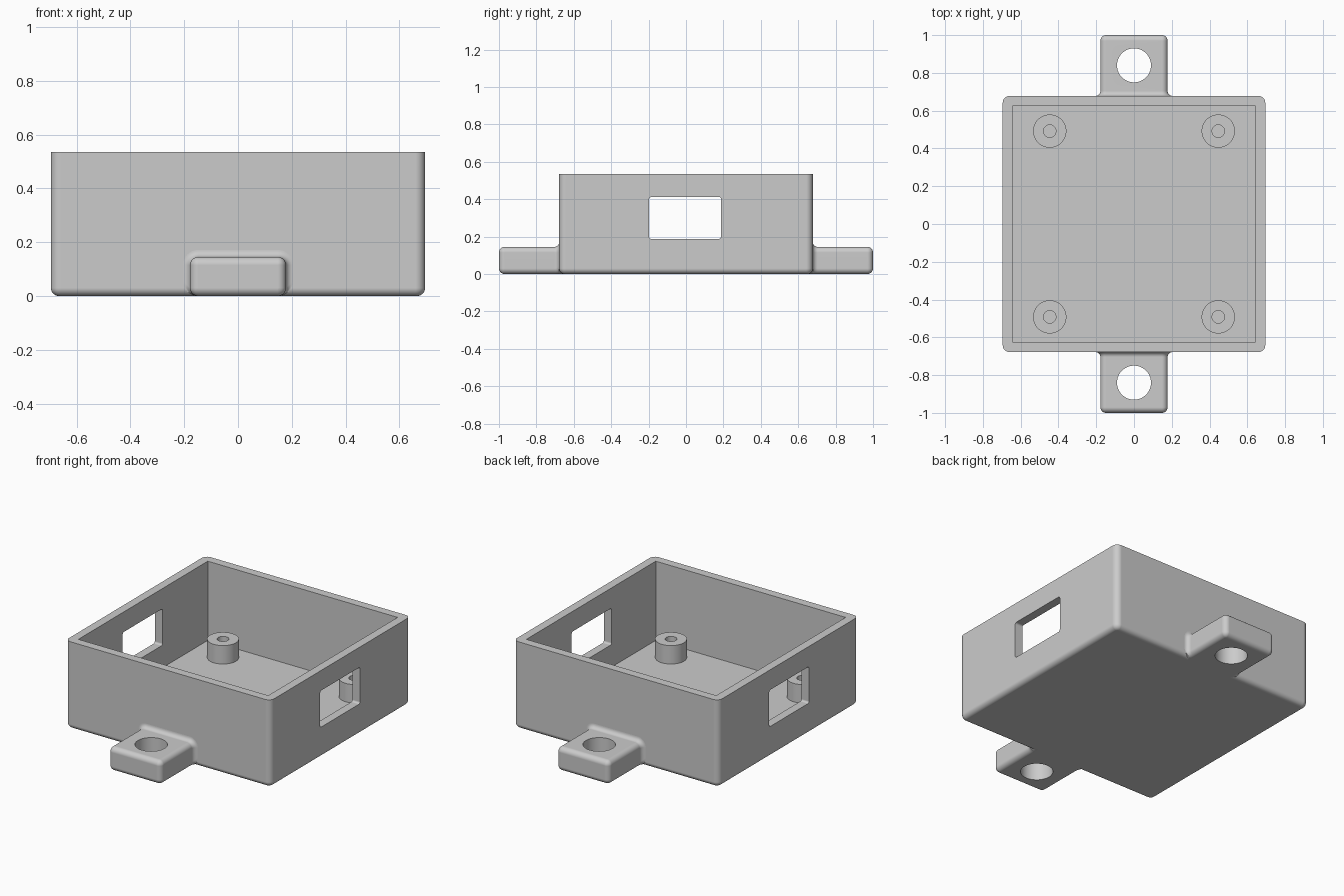
import bpy, bmesh, math

if "Cube" in bpy.data.objects:
    bpy.data.objects.remove(bpy.data.objects["Cube"])

HX, HY, H = 0.695, 0.678, 0.535      # outer half sizes and height of the tray
WALL, FLOOR, R = 0.052, 0.05, 0.03   # wall, floor, edge rounding

grey = bpy.data.materials.new("light_grey")
grey.diffuse_color = (0.6, 0.6, 0.6, 1)
grey.use_nodes = True
grey.node_tree.nodes["Principled BSDF"].inputs["Base Color"].default_value = grey.diffuse_color


def make_object(name, bm):
    bmesh.ops.recalc_face_normals(bm, faces=bm.faces)
    me = bpy.data.meshes.new(name)
    bm.to_mesh(me)
    bm.free()
    me.materials.append(grey)
    ob = bpy.data.objects.new(name, me)
    bpy.context.collection.objects.link(ob)
    return ob


def ring(hw, lo, hi, r, seg=8):
    """Rounded rectangle outline, u in +-hw and v in lo..hi."""
    r = max(r, 0.0008)
    corners = [(hw - r, hi - r), (r - hw, hi - r), (r - hw, lo + r), (hw - r, lo + r)]
    return [(cu + r * math.cos(a), cv + r * math.sin(a))
            for q, (cu, cv) in enumerate(corners)
            for a in [(q + i / seg) * math.pi / 2 for i in range(seg + 1)]]


def loft(name, sections, place):
    """Skin a list of (position, outline) and cap both ends."""
    bm = bmesh.new()
    rows = [[bm.verts.new(place(p, u, v)) for u, v in pts] for p, pts in sections]
    n = len(rows[0])
    for a, b in zip(rows, rows[1:]):
        for i in range(n):
            j = (i + 1) % n
            bm.faces.new((a[i], a[j], b[j], b[i]))
    bm.faces.new(rows[0])
    bm.faces.new(rows[-1])
    return make_object(name, bm)


def cylinder(name, r, x, y, z0, z1, seg=48):
    pts = [(r * math.cos(2 * math.pi * i / seg), r * math.sin(2 * math.pi * i / seg))
           for i in range(seg)]
    return loft(name, [(z0, pts), (z1, pts)], lambda p, u, v: (x + u, y + v, p))


def cut(ob, cutter):
    m = ob.modifiers.new("cut", 'BOOLEAN')
    m.operation, m.solver, m.object = 'DIFFERENCE', 'EXACT', cutter
    bpy.context.view_layer.objects.active = ob
    bpy.ops.object.modifier_apply(modifier=m.name)
    bpy.data.objects.remove(cutter)


def finish(ob):
    bpy.ops.object.select_all(action='DESELECT')
    ob.select_set(True)
    bpy.context.view_layer.objects.active = ob
    bpy.ops.object.shade_smooth_by_angle(angle=math.radians(35))
    m = ob.modifiers.new("flat_normals", 'WEIGHTED_NORMAL')
    m.keep_sharp = True


quarter = [i / 8 * math.pi / 2 for i in range(9)]

# Tray: rounded box with a rounded bottom edge and a sharp rim
sections = []
for a in quarter:
    d = R * (1 - math.sin(a))
    sections.append((R * (1 - math.cos(a)), ring(HX - d, d - HY, HY - d, 0.036 - d)))
sections.append((H, ring(HX, -HY, HY, 0.036)))
tray = loft("tray", sections, lambda p, u, v: (u, v, p))

# Hollow inside
ix, iy = HX - WALL, HY - WALL
inner = [(ix, iy), (-ix, iy), (-ix, -iy), (ix, -iy)]
cut(tray, loft("cavity_cutter", [(FLOOR, inner), (1, inner)], lambda p, u, v: (u, v, p)))

# Side windows through both walls
window = ring(0.1925, 0.188, 0.412, 0.012, 5)
cut(tray, loft("window_cutter", [(-1, window), (1, window)],
               lambda p, u, v: (p, u - 0.005, v)))
finish(tray)

# Mounting tabs front and back, flared into the wall
TW, TH, F = 0.178, 0.145, 0.026
for name, s in (("front_tab", -1), ("back_tab", 1)):
    sections = [(HY - R, ring(TW + F, 0, TH + F, R + F))]
    for a in quarter:
        f = F * (1 - math.sin(a))
        sections.append((HY + F * (1 - math.cos(a)), ring(TW + f, 0, TH + f, R + f)))
    for a in quarter:
        d = R * (1 - math.cos(a))
        sections.append((1 - R + R * math.sin(a), ring(TW - d, d, TH - d, R - d)))
    tab = loft(name, sections, lambda p, u, v: (u, s * p, v))
    cut(tab, cylinder("hole_cutter", 0.09, 0, s * 0.84, -0.2, 0.4, 64))
    finish(tab)

# Four standoffs with blind screw holes
for sx, nx in ((-1, "left"), (1, "right")):
    for sy, ny in ((-1, "front"), (1, "back")):
        x, y = sx * 0.446, sy * 0.492
        post = cylinder(f"{ny}_{nx}_standoff", 0.088, x, y, FLOOR - 0.01, 0.163)
        cut(post, cylinder("screw_cutter", 0.033, x, y, FLOOR, 0.4, 32))
        finish(post)
